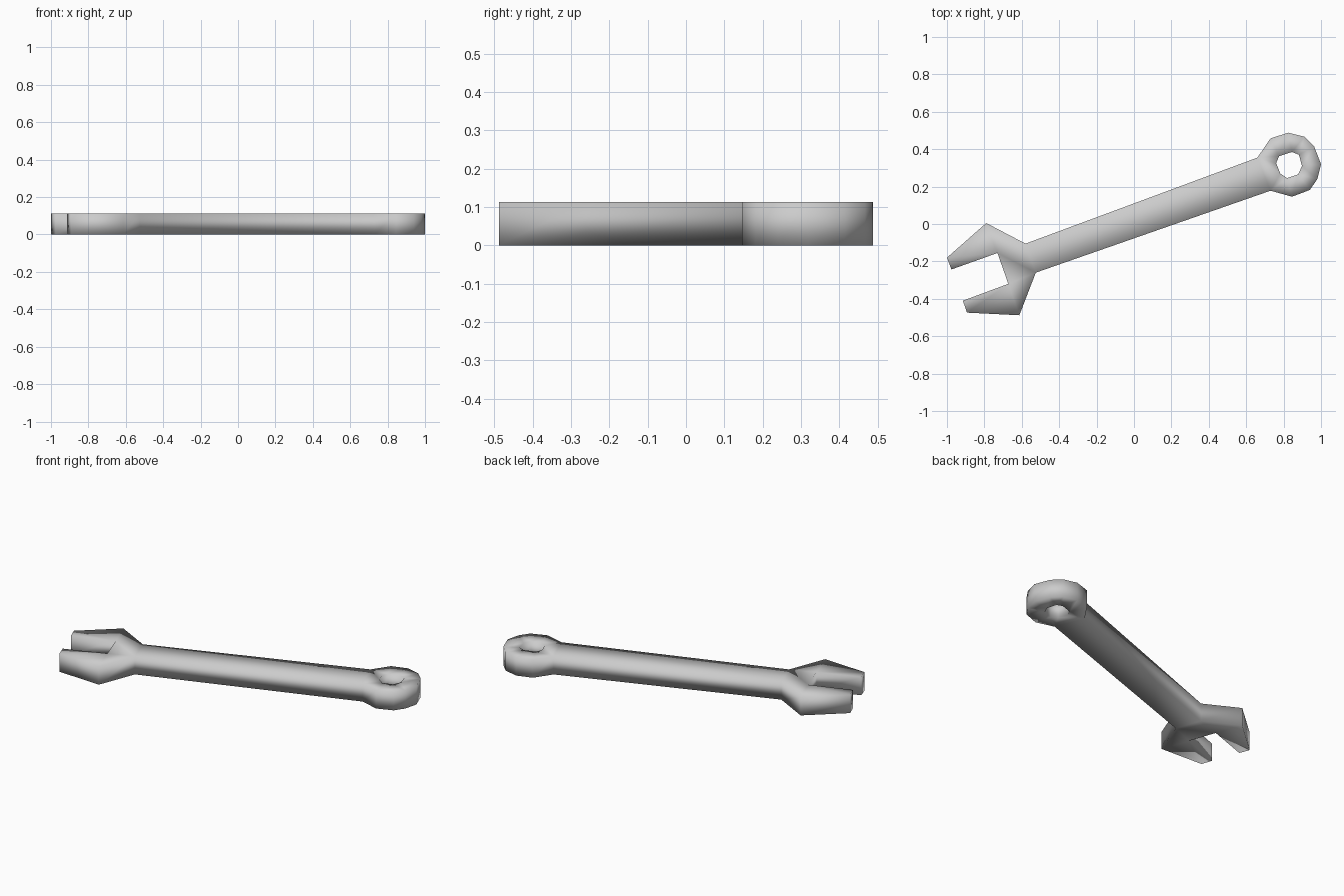
import bpy, bmesh

if "Cube" in bpy.data.objects:
    bpy.data.objects.remove(bpy.data.objects["Cube"])

H = 0.113

# Outer outline: open jaw, shaft, ring end
outline = [(-1.0, -0.18), (-0.79, 0.005), (-0.58, -0.105), (0.66, 0.355),
           (0.73, 0.458), (0.825, 0.488), (0.91, 0.467), (0.963, 0.415),
           (1.0, 0.32), (0.98, 0.24), (0.94, 0.182), (0.845, 0.146),
           (0.73, 0.178), (-0.525, -0.26), (-0.613, -0.488), (-0.893, -0.474),
           (-0.915, -0.41), (-0.672, -0.32), (-0.73, -0.155), (-0.976, -0.243)]
# Hole in the ring end
hole = [(0.76, 0.325), (0.775, 0.362), (0.845, 0.385), (0.882, 0.37),
        (0.898, 0.31), (0.878, 0.265), (0.818, 0.246), (0.782, 0.27)]

bm = bmesh.new()


def add_loop(points):
    vs = [bm.verts.new((x, y, 0)) for x, y in points]
    return [bm.edges.new((vs[i], vs[(i + 1) % len(vs)])) for i in range(len(vs))]


# Fill the flat profile and give it thickness
edges = add_loop(outline) + add_loop(hole)
bmesh.ops.triangle_fill(bm, edges=edges, use_beauty=True, normal=(0, 0, 1))
ext = bmesh.ops.extrude_face_region(bm, geom=bm.faces[:], use_keep_orig=True)
for v in ext["geom"]:
    if isinstance(v, bmesh.types.BMVert):
        v.co.z = H
bmesh.ops.recalc_face_normals(bm, faces=bm.faces[:])

# Soft shading across all faces
for f in bm.faces:
    f.smooth = True
mesh = bpy.data.meshes.new("wrench")
bm.to_mesh(mesh)
bm.free()
obj = bpy.data.objects.new("wrench", mesh)
bpy.context.collection.objects.link(obj)
